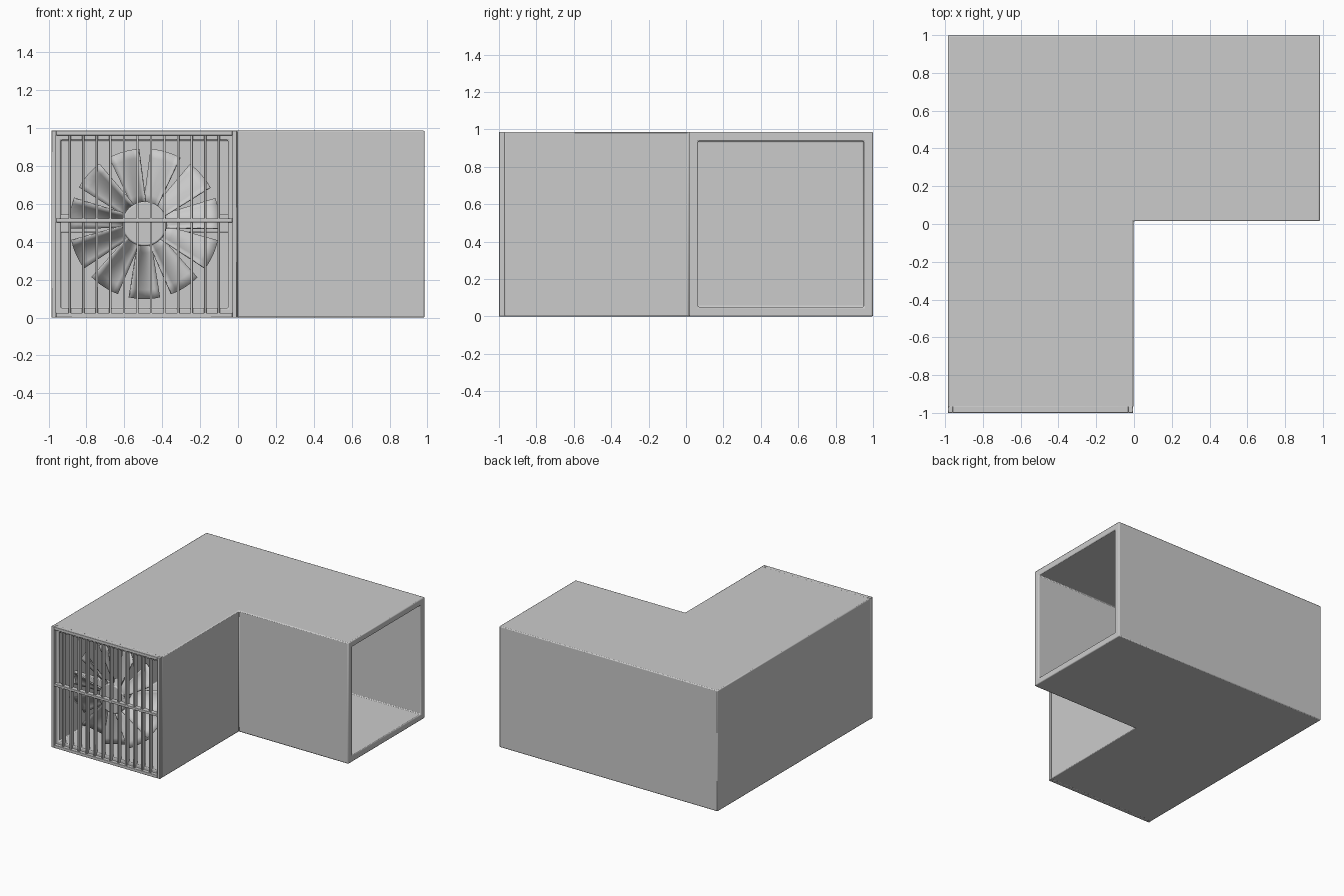
import bpy, bmesh, math
from mathutils import Matrix, Vector

if "Cube" in bpy.data.objects:
    bpy.data.objects.remove(bpy.data.objects["Cube"])

X0, X1, Y0, Y1, H, T = -0.985, 0.985, -0.972, 1.0, 0.987, 0.05
CX, CY, CZ = -0.493, -0.86, 0.495


def finish(name, bm, bevel=0.0, angle=30):
    bmesh.ops.recalc_face_normals(bm, faces=bm.faces)
    me = bpy.data.meshes.new(name)
    bm.to_mesh(me)
    bm.free()
    ob = bpy.data.objects.new(name, me)
    bpy.context.collection.objects.link(ob)
    if bevel:
        m = ob.modifiers.new("bevel", 'BEVEL')
        m.width, m.segments, m.limit_method = bevel, 2, 'ANGLE'
    bpy.ops.object.select_all(action='DESELECT')
    ob.select_set(True)
    bpy.context.view_layer.objects.active = ob
    bpy.ops.object.shade_smooth_by_angle(angle=math.radians(angle))
    return ob


def add_box(bm, x0, x1, y0, y1, z0, z1):
    mat = Matrix.Translation(((x0 + x1) / 2, (y0 + y1) / 2, (z0 + z1) / 2)) \
        @ Matrix.Diagonal((x1 - x0, y1 - y0, z1 - z0, 1))
    bmesh.ops.create_cube(bm, size=1, matrix=mat)


# L-shaped duct: hollow square section mitred at the corner
bm = bmesh.new()
XI, YI = -0.003, 0.015


def section(inset):
    a, b = inset, H - inset
    stations = [((X0 + inset, Y0), (XI - inset, Y0)),
                ((X0 + inset, Y1 - inset), (XI - inset, YI + inset)),
                ((X1, Y1 - inset), (X1, YI + inset))]
    return [[bm.verts.new((*p, z)) for p, z in ((o, a), (i, a), (i, b), (o, b))]
            for o, i in stations]


outer, inner = section(0), section(T)
for k in range(4):
    n = (k + 1) % 4
    for rings in (outer, inner):
        for s in range(2):
            bm.faces.new((rings[s][k], rings[s][n], rings[s + 1][n], rings[s + 1][k]))
    for s in (0, 2):
        bm.faces.new((outer[s][k], outer[s][n], inner[s][n], inner[s][k]))
finish("duct_elbow", bm, 0.007)

# Grille frame
bm = bmesh.new()
R = -0.005
W = 0.025
add_box(bm, X0, X0 + W, -1, -0.965, 0, H)
add_box(bm, R - W, R, -1, -0.965, 0, H)
add_box(bm, X0 + W, R - W, -1, -0.965, 0, W)
add_box(bm, X0 + W, R - W, -1, -0.965, H - W, H)
finish("grille_frame", bm, 0.003)

# Grille slats and cross bar
bm = bmesh.new()
pitch = (R - X0 - 2 * W) / 13
for i in range(1, 13):
    x = X0 + W + i * pitch
    add_box(bm, x - 0.006, x + 0.006, -0.995, -0.955, W - 0.005, H - W + 0.005)
add_box(bm, X0 + W, R - W, -0.999, -0.96, 0.503, 0.523)
finish("grille_slats", bm, 0.002)

# Support bar behind the fan
bm = bmesh.new()
add_box(bm, X0 + T - 0.01, XI - T + 0.01, -0.79, -0.75, 0.45, 0.545)
finish("fan_support", bm, 0.005)

# Fan hub
bm = bmesh.new()
bmesh.ops.create_cone(bm, cap_ends=True, segments=40, radius1=0.118, radius2=0.118, depth=0.14,
                      matrix=Matrix.Translation((CX, CY + 0.005, CZ)) @ Matrix.Rotation(math.pi / 2, 4, 'X'))
finish("fan_hub", bm, 0.008)

# Fan blades: cambered, pitched, widening toward the tip
bm = bmesh.new()
NR, NC = 6, 6
for b in range(11):
    rot = Matrix.Rotation(2 * math.pi * b / 11, 4, 'Y')
    grid = []
    for i in range(NR + 1):
        t = i / NR
        r = 0.105 + 0.292 * t
        half = 0.036 + 0.046 * t
        row = []
        for j in range(NC + 1):
            u = 2 * j / NC - 1
            a = half * u / r
            y = 0.05 * u + 0.025 * (1 - u * u)
            p = rot @ Vector((r * math.sin(a), y, -r * math.cos(a)))
            row.append(bm.verts.new(p + Vector((CX, CY - 0.01, CZ))))
        grid.append(row)
    for i in range(NR):
        for j in range(NC):
            bm.faces.new((grid[i][j], grid[i][j + 1], grid[i + 1][j + 1], grid[i + 1][j]))
blades = finish("fan_blades", bm, 0, 40)
sol = blades.modifiers.new("thickness", 'SOLIDIFY')
sol.thickness, sol.offset = 0.008, 0
